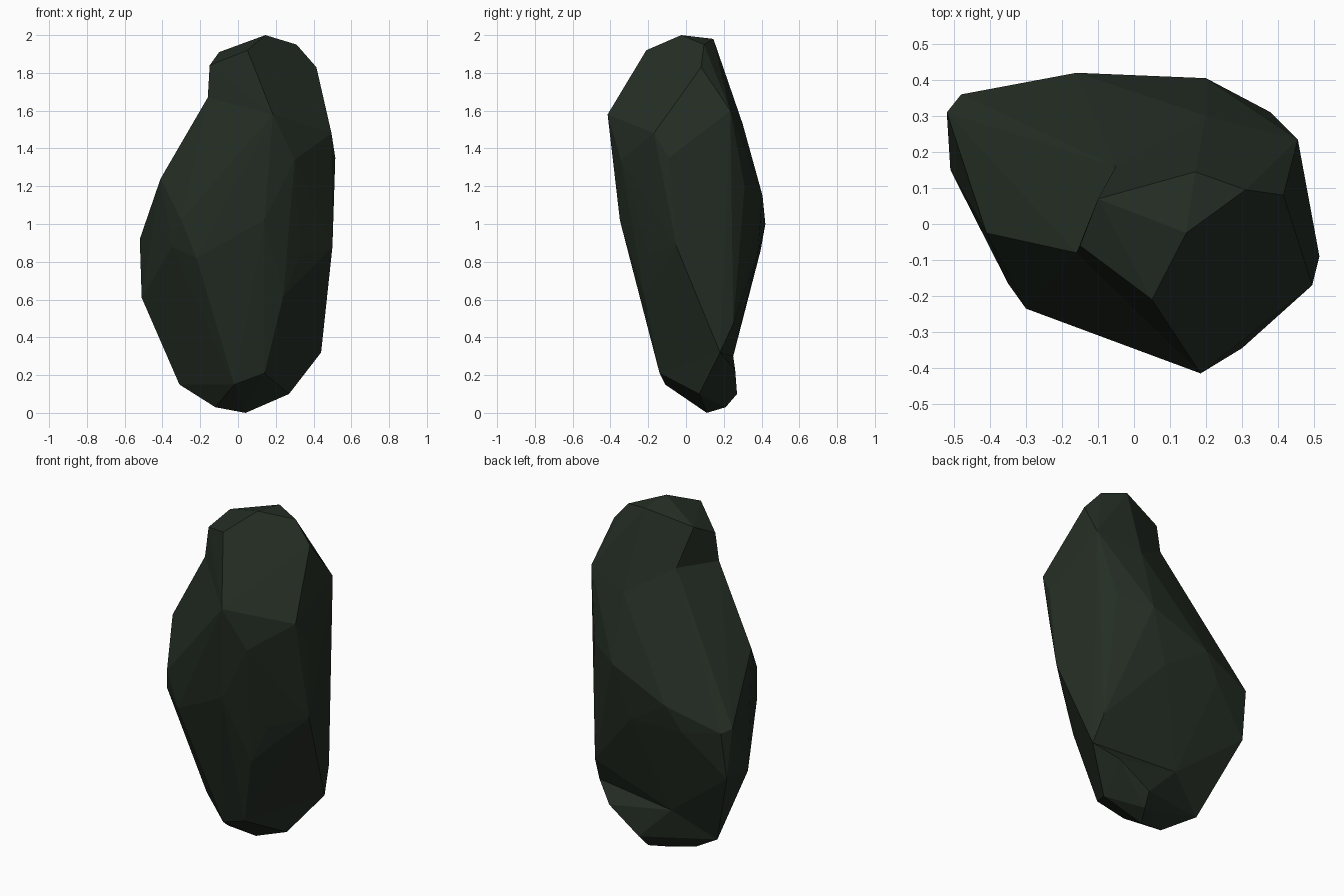
import bpy
import bmesh

# Remove the default cube only
default_cube = bpy.data.objects.get("Cube")
if default_cube:
    bpy.data.objects.remove(default_cube, do_unlink=True)


def make_material(name, colour):
    """Create a plain matt material with one flat colour."""
    material = bpy.data.materials.new(name)
    material.use_nodes = True
    material.diffuse_color = colour
    shader = material.node_tree.nodes["Principled BSDF"]
    shader.inputs["Base Color"].default_value = colour
    shader.inputs["Roughness"].default_value = 0.9
    return material


def make_chunk(name, corners, material):
    """Wrap a faceted convex shell around a few corner points."""
    shell = bmesh.new()
    for corner in corners:
        shell.verts.new(corner)
    hull = bmesh.ops.convex_hull(shell, input=shell.verts)
    leftovers = {item for item in hull["geom_interior"] + hull["geom_unused"]
                 if isinstance(item, bmesh.types.BMVert)}
    bmesh.ops.delete(shell, geom=list(leftovers), context="VERTS")
    bmesh.ops.recalc_face_normals(shell, faces=shell.faces)
    mesh = bpy.data.meshes.new(name)
    shell.to_mesh(mesh)
    shell.free()
    mesh.materials.append(material)
    chunk = bpy.data.objects.new(name, mesh)
    bpy.context.scene.collection.objects.link(chunk)
    return chunk


def fuse(target, helper):
    """Union the helper chunk into the target, then discard the helper."""
    helper.hide_render = True
    union = target.modifiers.new("fuse", "BOOLEAN")
    union.operation = "UNION"
    union.solver = "EXACT"
    union.object = helper
    bpy.context.view_layer.update()
    evaluated = target.evaluated_get(bpy.context.evaluated_depsgraph_get())
    fused_mesh = bpy.data.meshes.new_from_object(evaluated)
    target.modifiers.clear()
    target.data = fused_mesh
    bpy.data.objects.remove(helper, do_unlink=True)


stone = make_material("dark green stone", (0.018, 0.027, 0.018, 1))

# Corners shared by the main mass and the crown
brow = (.185, -.415, 1.58)
right_notch = (-.16, -.08, 1.67)
left_cheek = (.495, -.17, 1.48)
left_back = (.455, .235, 1.6)
rear_neck = (.2, .3, 1.53)
nape = (-.05, .16, 1.69)
shared = [brow, right_notch, left_cheek, left_back, rear_neck, nape]

# Corners shared by the main mass and the foot
shin = (.14, -.14, .21)
left_heel = (.44, .18, .32)
right_toe = (-.31, .15, .15)
front_toe = (-.02, -.11, .15)
rear_groove = (-.08, .25, .3)
shared_low = [shin, left_heel, right_toe, front_toe, rear_groove]

front_corners = [
    (.3, -.345, 1.34), (.14, -.35, 1.02), (.33, -.2, .84),
    (.24, -.22, .62), (-.22, -.25, .82), (-.3, -.235, 1.02),
]
side_corners = [
    (.515, -.09, 1.35), (.5, -.05, .88), (.42, .25, .47),
    (-.35, -.165, .88), (-.41, -.025, 1.24), (-.51, .15, .61),
]
rear_corners = [
    (-.52, .31, .92), (-.48, .36, .9), (-.49, .32, .62),
    (-.25, .395, .86), (-.16, .42, 1), (.2, .405, 1.15),
    (.38, .31, 1.2), (.1, .38, .84),
]
crown_corners = [
    (.05, -.21, 1.92), (.145, -.025, 2), (.31, .095, 1.95),
    (.17, .145, 1.98), (.415, .08, 1.83), (-.15, -.06, 1.84),
    (-.1, .07, 1.91),
]
foot_corners = [
    (.27, .07, .1), (.04, .11, 0), (-.12, .08, .03),
    (.1, .21, .03), (.12, .27, .1), (.32, .26, .23),
]

# Main mass with the crown and foot fused on, leaving shallow notches
boulder = make_chunk(
    "boulder", shared + shared_low + front_corners + side_corners + rear_corners, stone)
crown = make_chunk("crown", shared + crown_corners, stone)
foot = make_chunk("foot", shared_low + foot_corners, stone)
for part in (crown, foot):
    fuse(boulder, part)

# Keep every facet flat
for facet in boulder.data.polygons:
    facet.use_smooth = False
